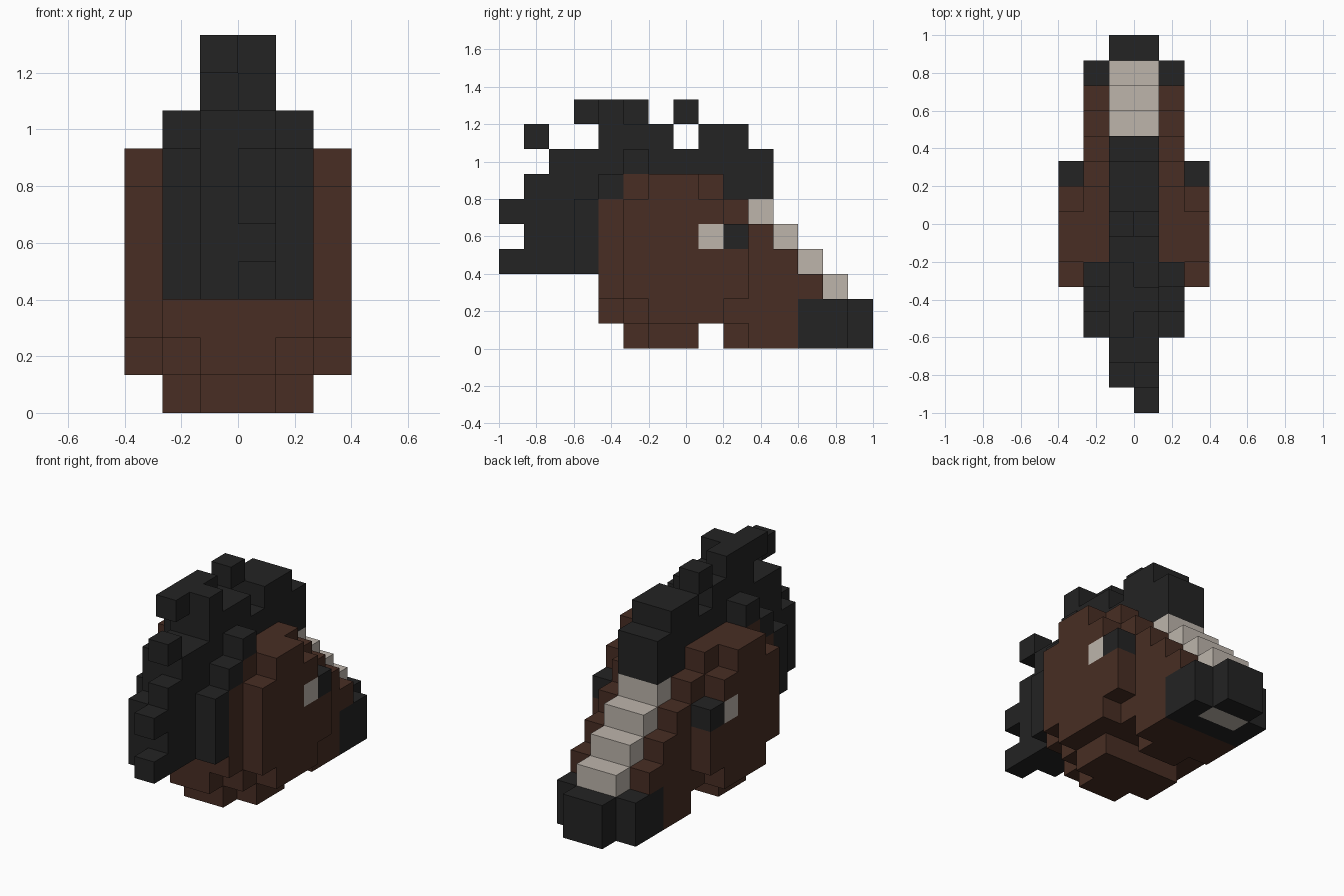
import bpy
import bmesh
from mathutils import Vector

if "Cube" in bpy.data.objects:
    bpy.data.objects.remove(bpy.data.objects["Cube"], do_unlink=True)

S = 2 / 15                       # edge of one block
ORIGIN = Vector((-3 * S, -1, 0))
MID, CHEEK, OUTER = (2, 3), (1, 4), (0, 5)   # mirrored block columns across x


def material(name, rgb):
    m = bpy.data.materials.new(name)
    m.use_nodes = True
    m.diffuse_color = (*rgb, 1)
    bsdf = m.node_tree.nodes["Principled BSDF"]
    bsdf.inputs["Base Color"].default_value = (*rgb, 1)
    bsdf.inputs["Roughness"].default_value = 0.9
    return m


brown = material("brown coat", (0.065, 0.027, 0.017))
black = material("black hair", (0.017, 0.017, 0.017))
white = material("pale marking", (0.51, 0.46, 0.41))

cells = {}                       # block -> part name; later parts win
looks = {}                       # part name -> material


def fill(part, mat, xs, y0, y1, z0, z1):
    """Fill blocks in the listed x columns, y and z ranges inclusive."""
    looks[part] = mat
    for i in xs:
        for j in range(y0, y1 + 1):
            for k in range(z0, z1 + 1):
                cells[i, j, k] = part


# Head: each layer is a row of columns (y, bottom, top)
core = [(4, 1, 6), (5, 0, 6), (6, 0, 6), (7, 0, 6), (8, 1, 6), (9, 0, 6),
        (10, 0, 5), (11, 0, 4), (12, 0, 3), (13, 0, 2)]
side = [(4, 2, 5), (5, 1, 6), (6, 0, 6), (7, 0, 6), (8, 1, 6), (9, 1, 5),
        (10, 0, 4), (11, 0, 3), (12, 0, 2)]
jaw = [(5, 2, 5), (6, 1, 6), (7, 1, 6), (8, 1, 5), (9, 2, 4)]
for part, xs, columns in (("head", MID, core), ("head", CHEEK, side),
                          ("jaw", OUTER, jaw)):
    for y, low, high in columns:
        fill(part, brown, xs, y, y, low, high)

# Muzzle, with a pale spot below
fill("muzzle", black, CHEEK, 12, 13, 0, 1)
fill("muzzle", black, MID, 12, 14, 0, 1)
fill("chin_spot", white, MID, 13, 13, 0, 0)

# Blaze stepping down the nose
for step in range(4):
    fill("blaze", white, MID, 13 - step, 13 - step, 2 + step, 2 + step)

# Eyes
fill("eye_white", white, OUTER, 8, 8, 4, 4)
fill("eye_pupil", black, OUTER, 9, 9, 4, 4)

# Mane: crest, forelock and hanging hair
fill("mane", black, MID, 2, 10, 7, 7)
fill("mane", black, MID, 4, 4, 3, 6)
fill("mane", black, MID, 2, 3, 3, 6)
fill("mane", black, CHEEK, 3, 3, 3, 5)
fill("mane", black, CHEEK, 4, 4, 6, 6)
fill("mane", black, CHEEK, 5, 5, 7, 7)
fill("mane", black, (2,), 1, 1, 3, 5)
fill("mane", black, (3,), 1, 1, 3, 6)
fill("forelock", black, MID, 9, 10, 6, 6)

# Loose tufts
fill("crest_tuft", black, MID, 4, 6, 8, 8)
fill("crest_tuft", black, (2,), 3, 5, 9, 9)
fill("crest_tuft", black, (3,), 4, 4, 9, 9)
fill("brow_tuft", black, MID, 8, 9, 8, 8)
fill("loose_tuft", black, (2,), 7, 7, 9, 9)
fill("loose_tuft", black, (3,), 1, 1, 8, 8)
for z in (3, 5):
    fill("back_tuft", black, (3,), 0, 0, z, z)


def build(part):
    """Mesh the faces of a part that are not against another block."""
    bm = bmesh.new()
    for cell, owner in cells.items():
        if owner != part:
            continue
        centre = Vector(cell) + Vector((0.5, 0.5, 0.5))
        for axis in range(3):
            for sign in (-1, 1):
                n = Vector((0, 0, 0))
                n[axis] = sign
                if tuple(int(c + d) for c, d in zip(cell, n)) in cells:
                    continue
                u = Vector((0, 0, 0))
                u[(axis + 1) % 3] = 0.5
                v = n.cross(u)
                mid = centre + n / 2
                corners = (mid - u - v, mid + u - v, mid + u + v, mid - u + v)
                bm.faces.new([bm.verts.new(ORIGIN + c * S) for c in corners])
    bmesh.ops.remove_doubles(bm, verts=bm.verts, dist=S / 100)
    mesh = bpy.data.meshes.new(part)
    bm.to_mesh(mesh)
    bm.free()
    mesh.materials.append(looks[part])
    obj = bpy.data.objects.new(part, mesh)
    bpy.context.collection.objects.link(obj)


for part in looks:
    build(part)
